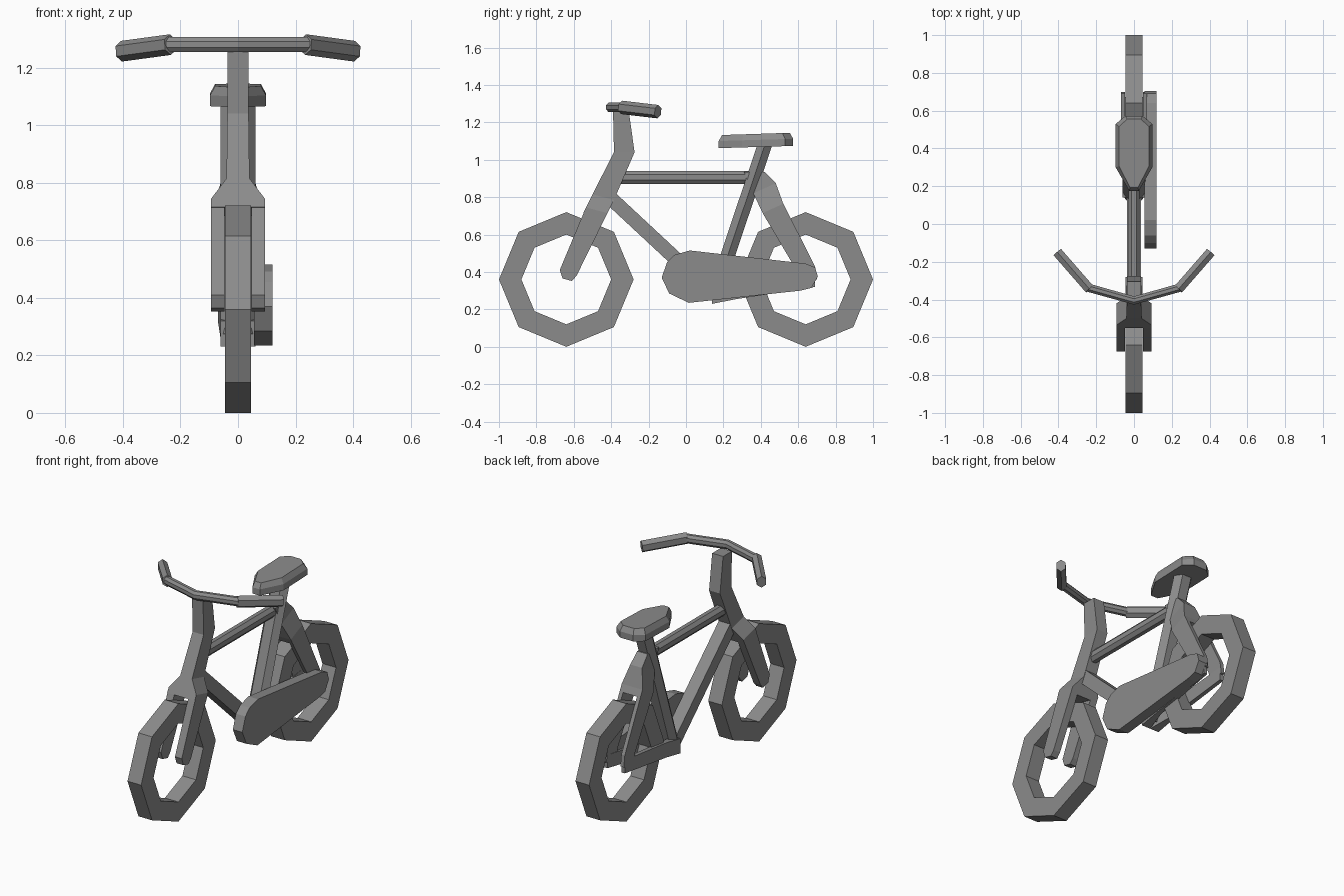
import bpy, bmesh, math
from mathutils import Vector

if "Cube" in bpy.data.objects:
    bpy.data.objects.remove(bpy.data.objects["Cube"])

GREY = (0.26, 0.26, 0.26, 1)
grey = bpy.data.materials.new("mid grey")
grey.use_nodes = True
grey.diffuse_color = GREY
grey.node_tree.nodes["Principled BSDF"].inputs["Base Color"].default_value = GREY

X, Z = Vector((1, 0, 0)), Vector((0, 0, 1))


def loft(name, rings, loop=False):
    """Skin a row of equal rings; cap the ends unless the row is a loop."""
    bm = bmesh.new()
    rows = [[bm.verts.new(p) for p in ring] for ring in rings]
    n = len(rows[0])
    for a, b in zip(rows, rows[1:] + (rows[:1] if loop else [])):
        for i in range(n):
            j = (i + 1) % n
            bm.faces.new((a[i], a[j], b[j], b[i]))
    if not loop:
        bm.faces.new(rows[0])
        bm.faces.new(rows[-1])
    bmesh.ops.recalc_face_normals(bm, faces=bm.faces)
    mesh = bpy.data.meshes.new(name)
    bm.to_mesh(mesh)
    bm.free()
    mesh.materials.append(grey)
    obj = bpy.data.objects.new(name, mesh)
    bpy.context.collection.objects.link(obj)
    return obj


def sweep(name, points, wide, deep, sides=8, flat=True, up=X):
    """Tube along points; flat puts a face, not an edge, on the up side."""
    pts = [Vector(p) for p in points]
    grow = 1 / math.cos(math.pi / sides) if flat else 1
    rings = []
    for i, p in enumerate(pts):
        t = (pts[min(i + 1, len(pts) - 1)] - pts[max(i - 1, 0)]).normalized()
        u = (up - t * up.dot(t)).normalized()
        v = t.cross(u)
        angles = [(k + 0.5 * flat) * math.tau / sides for k in range(sides)]
        rings.append([p + (u * wide * math.cos(a) + v * deep * math.sin(a)) * grow
                      for a in angles])
    return loft(name, rings)


def blade(name, sections):
    """Flat bar from sections: inner x, outer x, front (y, z), back (y, z)."""
    return loft(name, [[(a, *f), (b, *f), (b, *k), (a, *k)]
                       for a, b, f, k in sections])


# Wheels: eight-sided square-section rings
def wheel(name, y):
    rings = []
    for k in range(8):
        c, s = math.cos(k * math.tau / 8), math.sin(k * math.tau / 8)
        rings.append([(x, y + r * c, 0.36 + r * s) for x, r in
                      ((-0.046, 0.36), (0.046, 0.36), (0.046, 0.24), (-0.046, 0.24))])
    loft(name, rings, True)


wheel("front_wheel", -0.64)
wheel("rear_wheel", 0.64)

# Steering column with flared fork crown
blade("steering_column", [
    (-0.037, 0.037, (-0.39, 1.255), (-0.305, 1.255)),
    (-0.037, 0.037, (-0.385, 1.04), (-0.275, 1.04)),
    (-0.04, 0.04, (-0.50, 0.815), (-0.385, 0.785)),
    (-0.093, 0.093, (-0.535, 0.745), (-0.42, 0.715)),
    (-0.093, 0.093, (-0.55, 0.715), (-0.435, 0.685)),
])
# Crown and blades on the back wheel
blade("seat_stay_crown", [
    (-0.035, 0.035, (0.31, 0.935), (0.42, 0.935)),
    (-0.04, 0.04, (0.36, 0.82), (0.48, 0.875)),
    (-0.07, 0.07, (0.41, 0.715), (0.52, 0.765)),
    (-0.07, 0.07, (0.43, 0.68), (0.54, 0.725)),
])
for side, s in (("left", 1), ("right", -1)):
    blade(side + "_fork_blade", [
        (s * 0.047, s * 0.093, (-0.535, 0.745), (-0.42, 0.715)),
        (s * 0.047, s * 0.093, (-0.675, 0.41), (-0.585, 0.38)),
        (s * 0.047, s * 0.093, (-0.66, 0.365), (-0.61, 0.352)),
    ])
    blade(side + "_seat_stay", [
        (s * 0.047, s * 0.07, (0.41, 0.715), (0.52, 0.765)),
        (s * 0.047, s * 0.07, (0.59, 0.41), (0.69, 0.43)),
        (s * 0.047, s * 0.07, (0.61, 0.33), (0.70, 0.36)),
    ])
    blade(side + "_chain_stay", [
        (0, s * 0.06, (0.14, 0.23), (0.14, 0.32)),
        (s * 0.03, s * 0.06, (0.27, 0.255), (0.27, 0.345)),
        (s * 0.047, s * 0.07, (0.69, 0.32), (0.69, 0.40)),
    ])
    # Angled hand grips
    sweep(side + "_grip", [(s * 0.235, -0.345, 1.28), (s * 0.405, -0.15, 1.257)],
          0.036, 0.03, 6, False, Z)

# Frame tubes
sweep("top_tube", [(0, -0.40, 0.906), (0, 0.37, 0.906)], 0.03, 0.035)
sweep("down_tube", [(0, -0.43, 0.82), (0, 0.15, 0.28)], 0.038, 0.038, 4)
sweep("seat_tube", [(0, 0.425, 1.09), (0, 0.15, 0.27)], 0.06, 0.044, 6, False)

# Swept-back handlebar
sweep("handlebar", [(-0.25, -0.335, 1.28), (0, -0.405, 1.28), (0.25, -0.335, 1.28)],
      0.026, 0.022, 8, True, Z)

# Saddle: narrow nose, clipped rear corners, bevelled top
half = [(0.025, 0.175), (0.097, 0.30), (0.097, 0.53), (0.045, 0.573)]
outline = half + [(-x, y) for x, y in reversed(half)]


def saddle_ring(height, scale):
    return [(x * scale, 0.37 + (y - 0.37) * (1 + scale) / 2, height + 0.03 * (y - 0.17))
            for x, y in outline]


loft("saddle", [saddle_ring(1.062, 1), saddle_ring(1.10, 1), saddle_ring(1.132, 0.82)])

# Chain cover plate
cover = [(-0.13, 0.37), (-0.10, 0.455), (-0.06, 0.492), (0.02, 0.515), (0.15, 0.50),
         (0.64, 0.445), (0.69, 0.425), (0.705, 0.375), (0.67, 0.315), (0.61, 0.30),
         (0.015, 0.235), (-0.09, 0.285)]
loft("chain_cover", [[(x, y, z) for y, z in cover] for x in (0.056, 0.12)])
